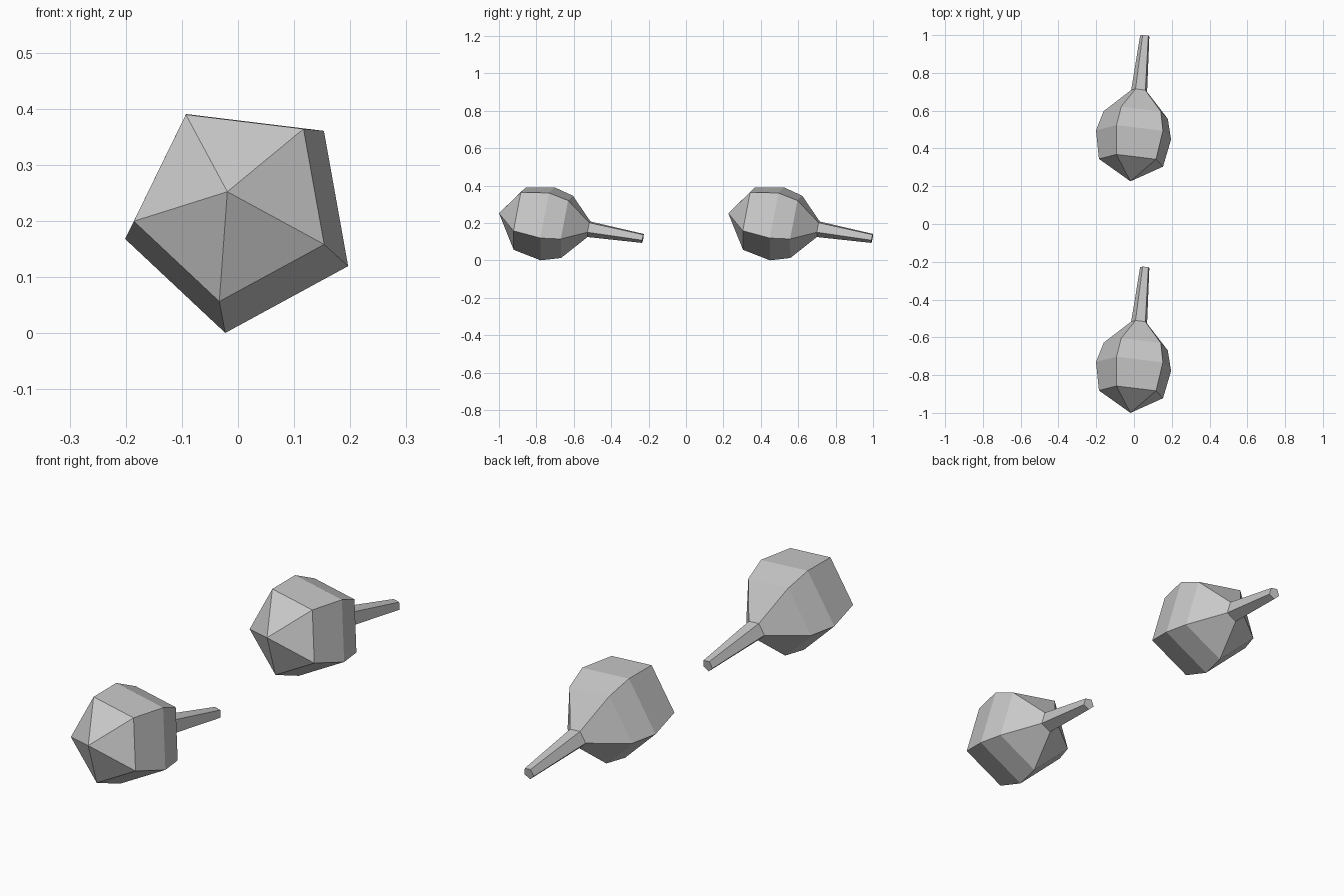
import bpy, bmesh, math
from mathutils import Vector

if "Cube" in bpy.data.objects:
    bpy.data.objects.remove(bpy.data.objects["Cube"])

grey = bpy.data.materials.new("plain_grey")
grey.diffuse_color = (0.58, 0.58, 0.58, 1)
grey.use_nodes = True
grey.node_tree.nodes["Principled BSDF"].inputs["Base Color"].default_value = grey.diffuse_color

# tilted axis of the bulb and stem, with its cross-section frame
axis = Vector((0.1, 1.0, -0.173)).normalized()
up = (Vector((0, 0, 1)) - axis * axis.z).normalized()
side = axis.cross(up)

# (distance from the pointed nose, radius): bulb rings, neck, stem end
PROFILE = [(0.109, 0.181), (0.261, 0.212), (0.367, 0.181), (0.49, 0.045), (0.785, 0.026)]
SIDES = 5


def bulb_with_stem(name, nose):
    bm = bmesh.new()
    tip = bm.verts.new(nose)
    rings = []
    for t, r in PROFILE:
        ring = []
        for k in range(SIDES):
            a = math.radians(119 + 72 * k)
            ring.append(bm.verts.new(nose + axis * t + r * (side * math.cos(a) + up * math.sin(a))))
        rings.append(ring)
    # nose fan, side bands and stem cap
    for k in range(SIDES):
        n = (k + 1) % SIDES
        bm.faces.new((tip, rings[0][k], rings[0][n]))
        for a, b in zip(rings, rings[1:]):
            bm.faces.new((a[k], a[n], b[n], b[k]))
    bm.faces.new(rings[-1])
    bmesh.ops.recalc_face_normals(bm, faces=bm.faces)
    me = bpy.data.meshes.new(name)
    bm.to_mesh(me)
    bm.free()
    me.materials.append(grey)
    ob = bpy.data.objects.new(name, me)
    bpy.context.collection.objects.link(ob)


# two identical parts, one behind the other
bulb_with_stem("front_bulb", Vector((-0.019, -1.0, 0.252)))
bulb_with_stem("rear_bulb", Vector((-0.019, 0.226, 0.252)))
